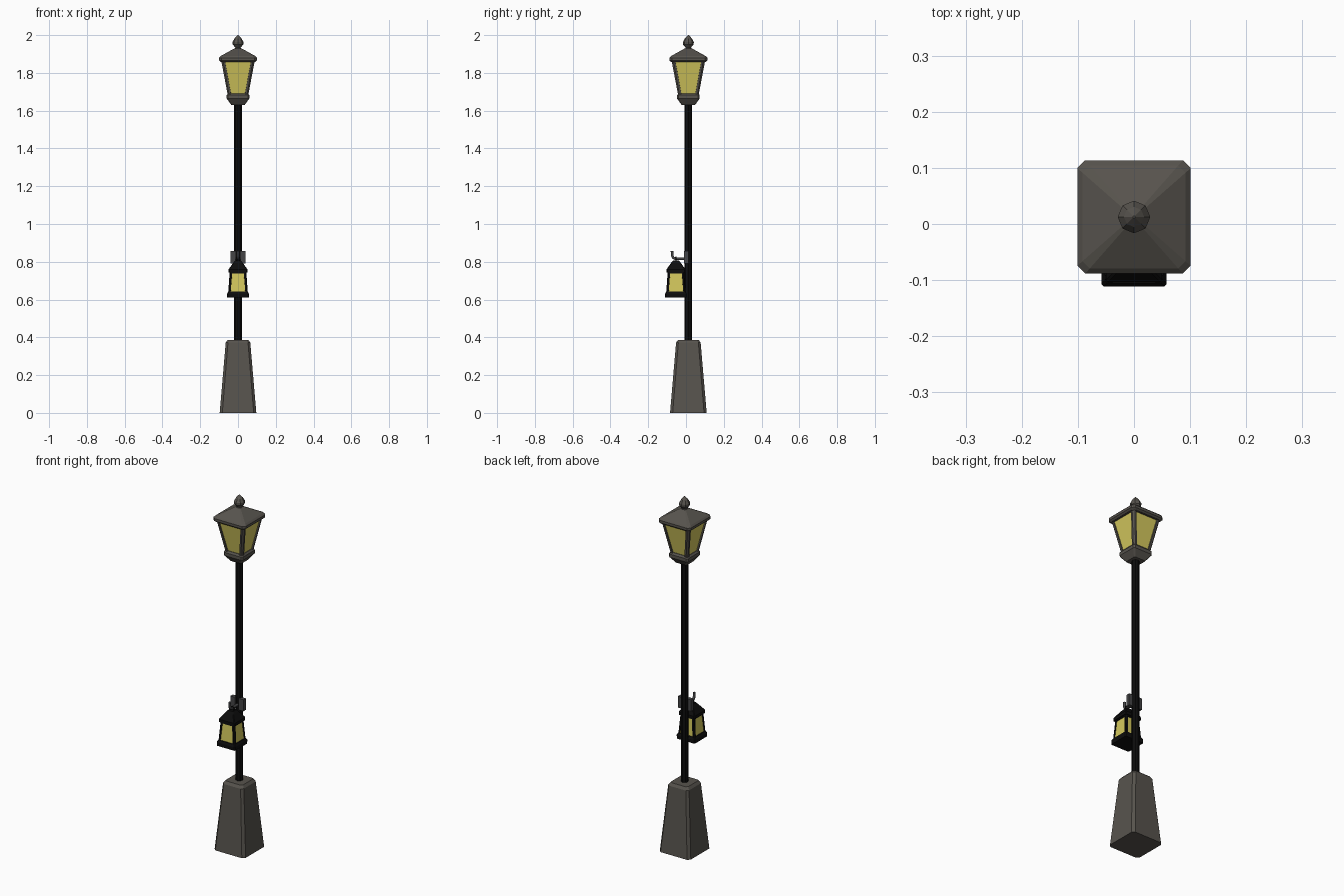
import bpy, bmesh, math
from mathutils import Vector

if "Cube" in bpy.data.objects:
    bpy.data.objects.remove(bpy.data.objects["Cube"])

POST_Y = 0.0125     # post axis
HANG_Y = -0.053     # hanging lantern axis


def material(name, rgb):
    m = bpy.data.materials.new(name)
    m.diffuse_color = (*rgb, 1)
    m.use_nodes = True
    m.node_tree.nodes["Principled BSDF"].inputs["Base Color"].default_value = m.diffuse_color
    return m


STONE = material("warm grey", (0.095, 0.087, 0.075))
BLACK = material("black iron", (0.004, 0.004, 0.004))
GLASS = material("yellow glass", (0.66, 0.58, 0.11))
STEEL = material("bracket grey", (0.06, 0.06, 0.062))


def finish(bm, name, mats):
    bmesh.ops.recalc_face_normals(bm, faces=bm.faces[:])
    me = bpy.data.meshes.new(name)
    bm.to_mesh(me)
    bm.free()
    for m in mats:
        me.materials.append(m)
    ob = bpy.data.objects.new(name, me)
    bpy.context.collection.objects.link(ob)
    return ob


def skin(bm, rings):
    """Join rings of equal point count into a closed solid."""
    vs = [[bm.verts.new(p) for p in r] for r in rings]
    n = len(vs[0])
    for a, b in zip(vs, vs[1:]):
        for i in range(n):
            bm.faces.new((a[i], a[(i + 1) % n], b[(i + 1) % n], b[i]))
    bm.faces.new(vs[0][::-1])
    bm.faces.new(vs[-1])


def square_ring(h, c, z, y0):
    pts = [(h, -h + c), (h, h - c), (h - c, h), (-h + c, h),
           (-h, h - c), (-h, -h + c), (-h + c, -h), (h - c, -h)]
    return [Vector((x, y + y0, z)) for x, y in pts]


def square_loft(name, profile, y0, mat):
    """Stack of chamfered squares given as (half width, chamfer, z)."""
    bm = bmesh.new()
    skin(bm, [square_ring(h, c, z, y0) for h, c, z in profile])
    return finish(bm, name, [mat])


def round_loft(name, profile, y0, mat, sides=8):
    """Stack of polygons given as (radius, z)."""
    bm = bmesh.new()
    skin(bm, [[Vector((r * math.cos(math.tau * i / sides),
                       y0 + r * math.sin(math.tau * i / sides), z))
               for i in range(sides)] for r, z in profile])
    return finish(bm, name, [mat])


def glazed_body(name, profile, y0, frame, border, depth):
    """Tapered lantern body with a recessed pane in each of its four sides."""
    bm = bmesh.new()
    skin(bm, [square_ring(h, c, z, y0) for h, c, z in profile])
    bmesh.ops.recalc_face_normals(bm, faces=bm.faces[:])
    panes = [f for f in bm.faces if abs(f.normal.z) < 0.5
             and max(abs(f.normal.x), abs(f.normal.y)) > 0.9]
    bmesh.ops.inset_individual(bm, faces=panes, thickness=border)
    bmesh.ops.inset_individual(bm, faces=panes, thickness=0.0005, depth=-depth)
    for f in panes:
        f.material_index = 1
    return finish(bm, name, [frame, GLASS])


def box(name, lo, hi, mat):
    bm = bmesh.new()
    skin(bm, [[Vector((x, y, z)) for x, y in
               ((lo[0], lo[1]), (hi[0], lo[1]), (hi[0], hi[1]), (lo[0], hi[1]))]
              for z in (lo[2], hi[2])])
    return finish(bm, name, [mat])


# Pedestal and post
square_loft("pedestal", [(0.097, 0.014, 0), (0.065, 0.012, 0.372),
                         (0.054, 0.010, 0.387)], POST_Y, STONE)
round_loft("post", [(0.02, 0.37), (0.02, 1.64)], POST_Y, BLACK)

# Main lantern
square_loft("lantern_tray", [(0.035, 0.006, 1.630), (0.060, 0.008, 1.664),
                             (0.060, 0.008, 1.682), (0.052, 0.007, 1.692)],
            POST_Y, STONE)
glazed_body("lantern_body", [(0.053, 0.007, 1.676), (0.089, 0.010, 1.866)],
            POST_Y, STONE, 0.014, 0.007)
square_loft("lantern_roof", [(0.092, 0.013, 1.858), (0.101, 0.014, 1.866),
                             (0.101, 0.014, 1.880), (0.092, 0.013, 1.889),
                             (0.018, 0.004, 1.930)], POST_Y, STONE)
round_loft("finial", [(0.020, 1.918), (0.014, 1.934), (0.028, 1.950),
                      (0.029, 1.964), (0.018, 1.983), (0.002, 2.0)],
           POST_Y, STONE)

# Hanging lantern
square_loft("hanging_base", [(0.057, 0.004, 0.610), (0.058, 0.004, 0.630),
                             (0.052, 0.004, 0.642)], HANG_Y, BLACK)
glazed_body("hanging_body", [(0.052, 0.005, 0.635), (0.044, 0.005, 0.746)],
            HANG_Y, BLACK, 0.011, 0.004)
square_loft("hanging_roof", [(0.050, 0.004, 0.744), (0.050, 0.004, 0.760),
                             (0.025, 0.003, 0.795), (0.016, 0.003, 0.806)],
            HANG_Y, BLACK)

# Bracket plates either side of the post
for side, s in (("left", -1), ("right", 1)):
    x0, x1 = sorted((s * 0.012, s * 0.041))
    box("bracket_plate_" + side, (x0, -0.010, 0.792), (x1, 0.012, 0.857), STEEL)

# Hook arm: profile in the y-z plane, swept as a bevelled curve
curve = bpy.data.curves.new("hook_path", "CURVE")
curve.dimensions = "3D"
curve.bevel_depth = 0.008
curve.bevel_resolution = 1
curve.use_fill_caps = True
path = [(0.012, 0.817), (-0.058, 0.817), (-0.068, 0.822),
        (-0.073, 0.833), (-0.074, 0.857)]
spline = curve.splines.new("POLY")
spline.points.add(len(path) - 1)
for p, (y, z) in zip(spline.points, path):
    p.co = (0, y, z, 1)
curve.materials.append(STEEL)
hook = bpy.data.objects.new("hook_arm", curve)
bpy.context.collection.objects.link(hook)

# Ring joining the hanging lantern to the hook
bpy.ops.mesh.primitive_torus_add(major_segments=12, minor_segments=6,
                                 major_radius=0.012, minor_radius=0.003,
                                 location=(0, HANG_Y, 0.814),
                                 rotation=(math.pi / 2, 0, 0))
ring = bpy.context.object
ring.name = "hanging_ring"
ring.data.materials.append(BLACK)
